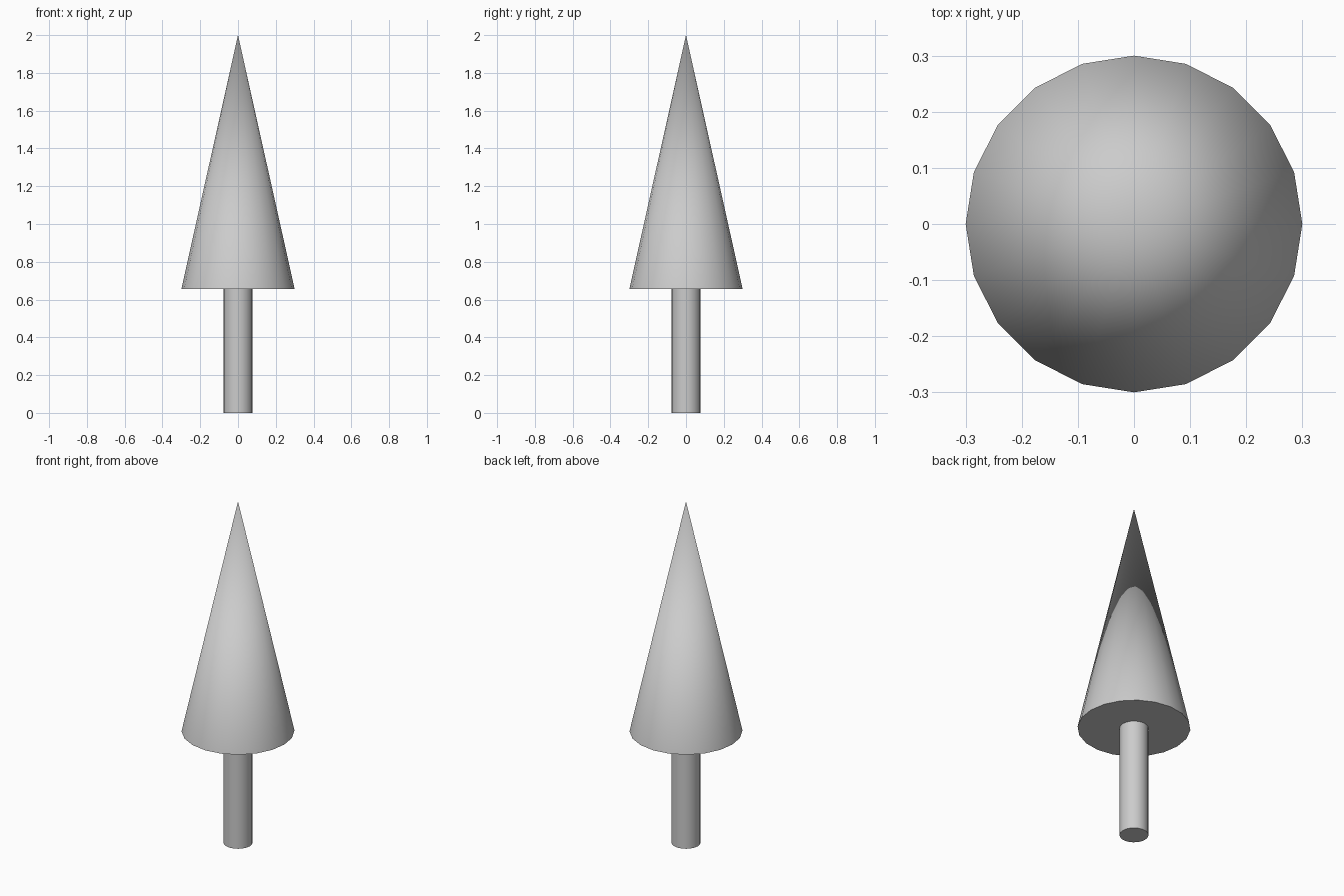
import bpy
import math

if "Cube" in bpy.data.objects:
    bpy.data.objects.remove(bpy.data.objects["Cube"])

SIDES = 20
TRUNK_TOP = 0.655
HEIGHT = 2.0


def add_round_part(name, r_bottom, r_top, z_bottom, z_top):
    """Upright round part with smooth sides and sharp rims."""
    bpy.ops.mesh.primitive_cone_add(
        vertices=SIDES, radius1=r_bottom, radius2=r_top,
        depth=z_top - z_bottom, location=(0, 0, (z_bottom + z_top) / 2))
    part = bpy.context.object
    part.name = name
    bpy.ops.object.shade_smooth_by_angle(angle=math.radians(40))
    return part


# Trunk
add_round_part("trunk", 0.077, 0.077, 0.0, TRUNK_TOP)

# Pointed foliage
add_round_part("foliage", 0.3, 0.0, TRUNK_TOP, HEIGHT)
